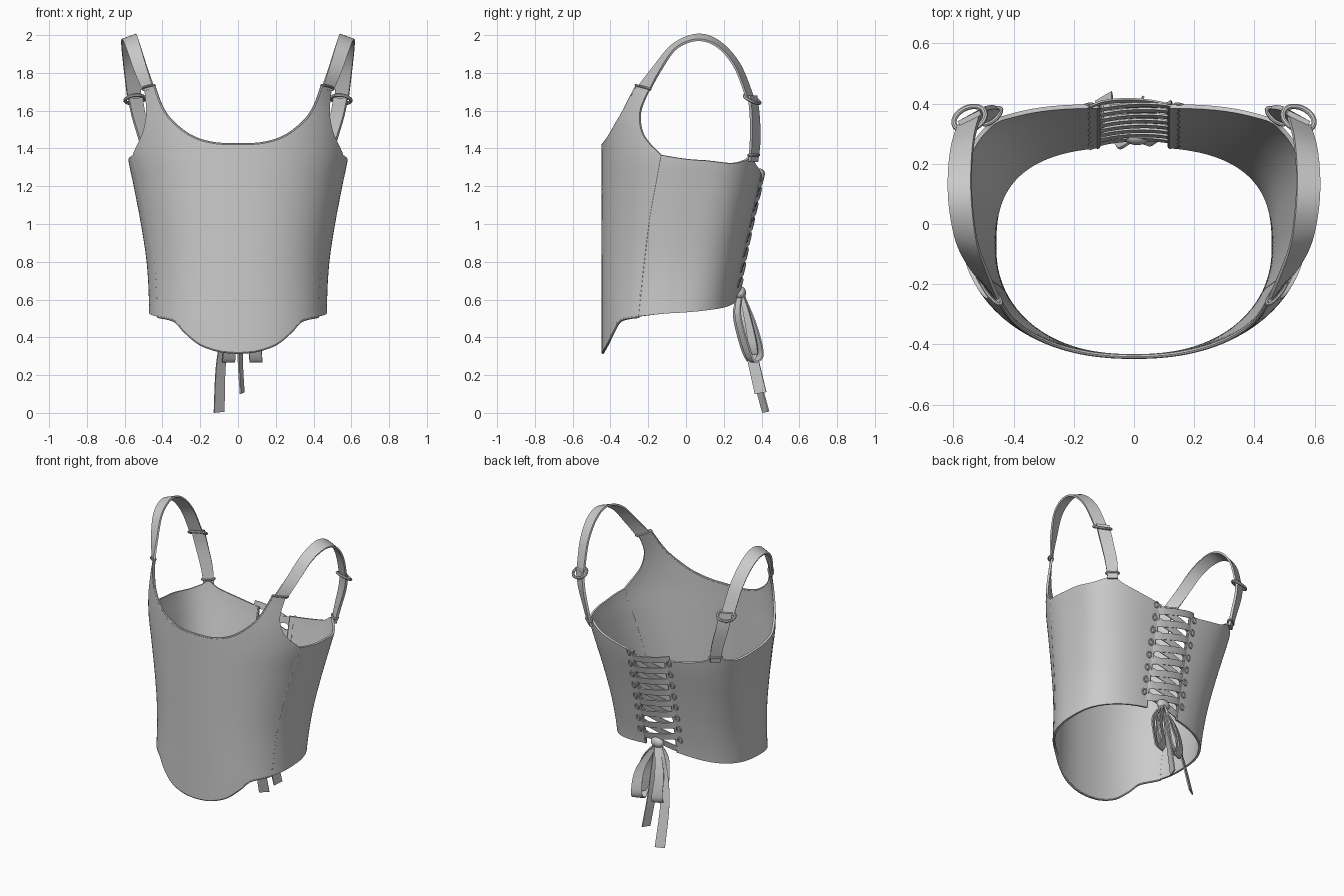
import bpy, bmesh, math
from mathutils import Vector

if "Cube" in bpy.data.objects:
    bpy.data.objects.remove(bpy.data.objects["Cube"])


def sample(pts, n):
    """n+1 smooth points through pts (Catmull-Rom, any dimension)."""
    m, out = len(pts) - 1, []
    for k in range(n + 1):
        f = k / n * m
        i = min(int(f), m - 1)
        f -= i
        a, b, c, d = (pts[max(0, min(m, i + j))] for j in (-1, 0, 1, 2))
        out.append(tuple(.5 * (2*q + (r-p)*f + (2*p-5*q+4*r-s)*f*f + (3*q-p-3*r+s)*f**3)
                         for p, q, r, s in zip(a, b, c, d)))
    return out


def table(rows, z):
    """Smooth value lookup by height."""
    z = max(rows[0][0], min(rows[-1][0], z))
    i = max(j for j in range(len(rows) - 1) if rows[j][0] <= z)
    slope = lambda j: ((rows[min(j+1, len(rows)-1)][1] - rows[max(j-1, 0)][1]) /
                       (rows[min(j+1, len(rows)-1)][0] - rows[max(j-1, 0)][0]))
    (z0, v0), (z1, v1) = rows[i], rows[i + 1]
    h, f = z1 - z0, (z - z0) / (z1 - z0)
    return ((2*f**3-3*f*f+1)*v0 + (f**3-2*f*f+f)*h*slope(i)
            + (3*f*f-2*f**3)*v1 + (f**3-f*f)*h*slope(i+1))


# Body surface: a superellipse plan that changes with height; t = 0 front, pi back
HALF = [(.3, .465), (.6, .465), (.8, .477), (1, .507), (1.2, .545), (1.37, .578),
        (1.5, .578), (1.6, .565), (1.73, .54), (1.8, .53)]
BACK = [(.3, .235), (.6, .262), (.8, .295), (1, .335), (1.2, .38), (1.3, .398), (1.4, .41), (1.8, .42)]
FRONT = -.44


def plan(z):
    g = max(0, min(1, (z - .5) / .9))
    return table(HALF, z), table(BACK, z), -.08 + .13 * g, 2 / 2.25, 2 / (2.7 + .6 * g)


def surf(t, z):
    ax, yb, yc, pf, pb = plan(z)
    s, c = max(0, math.sin(t)), math.cos(t)
    if c >= 0:
        return Vector((ax * s**pf, yc - (yc - FRONT) * c**pf, z))
    return Vector((ax * s**pb, yc + (yb - yc) * (-c)**pb, z))


def by_x(x, z, back=False):
    ax, _, _, pf, pb = plan(z)
    a = math.asin(min(1, (abs(x) / ax)**(1 / (pb if back else pf))))
    return (math.pi - a if back else a, z)


def by_y(y, z):
    _, _, yc, pf, _ = plan(z)
    return (math.acos(((yc - y) / (yc - FRONT))**(1 / pf)), z)


def finish(ob, mirror=False, solid=0):
    bpy.ops.object.select_all(action='DESELECT')
    ob.select_set(True)
    bpy.context.view_layer.objects.active = ob
    if mirror:
        ob.modifiers.new("mirror", 'MIRROR').merge_threshold = .0005
    if solid:
        m = ob.modifiers.new("solid", 'SOLIDIFY')
        m.thickness, m.offset = solid, 0
    for m in list(ob.modifiers):
        bpy.ops.object.modifier_apply(modifier=m.name)
    bpy.ops.object.shade_smooth_by_angle(angle=math.radians(40))
    return ob


def grid_object(name, rows, close=False):
    bm = bmesh.new()
    vs = [[bm.verts.new(p) for p in r] for r in rows]
    n = len(rows[0])
    for a, b in zip(vs, vs[1:]):
        for j in range(n if close else n - 1):
            k = (j + 1) % n
            bm.faces.new((a[j], a[k], b[k], b[j]))
    if close:
        bm.faces.new(vs[0])
        bm.faces.new(vs[-1])
        bmesh.ops.recalc_face_normals(bm, faces=bm.faces)
    me = bpy.data.meshes.new(name)
    bm.to_mesh(me)
    bm.free()
    ob = bpy.data.objects.new(name, me)
    bpy.context.collection.objects.link(ob)
    return ob


def panel(name, low, high, left, right):
    """Cloth panel filling four border curves given in (t, z)."""
    nu, nv, rows = len(low) - 1, len(left) - 1, []
    for j in range(nv + 1):
        v, row = j / nv, []
        for i in range(nu + 1):
            u = i / nu
            row.append(surf(*[(1-v)*low[i][k] + v*high[i][k] + (1-u)*left[j][k] + u*right[j][k]
                              - (1-u)*(1-v)*low[0][k] - u*(1-v)*low[-1][k]
                              - (1-u)*v*high[0][k] - u*v*high[-1][k] for k in (0, 1)]))
        rows.append(row)
    return finish(grid_object(name, rows), True, .014)


def ribbon(name, pts, thick=.01, n=32, mirror=False):
    """Flat band; each point is x, y, z and its half-width vector."""
    s, rows = sample(pts, n), []
    for i, p in enumerate(s):
        c, w = Vector(p[:3]), Vector(p[3:])
        tan = Vector(s[min(i+1, n)][:3]) - Vector(s[max(i-1, 0)][:3])
        h = tan.cross(w).normalized() * thick / 2
        rows.append([c - w - h, c + w - h, c + w + h, c - w + h])
    return finish(grid_object(name, rows, True), mirror)


def tube(name, pts, r, cyclic=False, mirror=True):
    cu = bpy.data.curves.new(name, 'CURVE')
    cu.dimensions, cu.bevel_depth, cu.bevel_resolution = '3D', r, 2
    sp = cu.splines.new('POLY')
    sp.points.add(len(pts) - 1)
    for q, p in zip(sp.points, pts):
        q.co = (*p, 1)
    sp.use_cyclic_u = cyclic
    ob = bpy.data.objects.new(name, cu)
    bpy.context.collection.objects.link(ob)
    bpy.ops.object.select_all(action='DESELECT')
    ob.select_set(True)
    bpy.context.view_layer.objects.active = ob
    bpy.ops.object.convert(target='MESH')
    return finish(bpy.context.object, mirror)


def oval(c, a, b, n=28):
    return [Vector(c) + Vector(a) * math.cos(2*math.pi*i/n) + Vector(b) * math.sin(2*math.pi*i/n)
            for i in range(n)]


# Front panel: hem, seam plus armhole, neckline plus strap tip
seam = sample([by_y(-.25, .51), by_y(-.225, .75), by_y(-.195, 1.0), by_y(-.16, 1.2), by_y(-.13, 1.365)], 30)
arm = sample([seam[-1], by_y(-.195, 1.43), by_y(-.235, 1.5), by_y(-.24, 1.6), by_y(-.19, 1.72)], 14)
hem = sample([by_x(x, z) for x, z in ((0, .32), (.1, .33), (.2, .365), (.28, .43), (.34, .49))] + [seam[0]], 28)
neck = sample([by_x(x, z) for x, z in ((0, 1.42), (.12, 1.425), (.23, 1.455), (.32, 1.515),
                                       (.39, 1.595), (.445, 1.735))], 24)
tip = sample([neck[-1], arm[-1]], 4)
panel("front_panel", hem, neck + tip[1:],
      sample([(0, .32), (0, 1.42)], 44), seam + arm[1:])

# Side and back panel
edge = sample([by_x(.12, z, True) for z in (.59, .75, .92, 1.1, 1.26)], 30)
D = math.radians
rim = sample([seam[-1], (D(90), 1.34), (D(112), 1.322), (D(128), 1.338), (D(137), 1.36),
              (D(148), 1.315), edge[-1]], 48)
low = sample([seam[0], (D(85), .525), (D(110), .54), (D(140), .56), edge[0]], 48)
panel("back_panel", low, rim, seam, edge)

# Seam piping and hem binding
tube("seam_piping", [surf(*q) for q in seam], .008)
tube("front_hem_binding", [surf(*q) for q in hem], .008)
tube("neckline_binding", [surf(*q) for q in neck], .008)
tube("back_edge_binding", [surf(*q) for q in edge], .009)

# Shoulder straps: front part, rear part, sliders and stitched ends
ribbon("shoulder_strap", [
    (.472, -.228, 1.71, .028, .034, -.006), (.515, -.155, 1.82, .034, .02, -.006),
    (.555, -.06, 1.94, .036, .008, -.01), (.575, .06, 1.988, .038, 0, -.014),
    (.578, .17, 1.953, .038, -.004, -.013), (.568, .27, 1.84, .037, -.012, -.008),
    (.548, .34, 1.665, .036, -.016, -.004)], .012, 40, True)
ribbon("rear_strap", [
    (.546, .352, 1.68, .036, -.018, 0), (.525, .364, 1.57, .034, -.02, 0),
    (.49, .366, 1.44, .03, -.022, 0), (.468, .356, 1.33, .024, -.02, 0)], .016, 20, True)
tube("strap_slider", oval((.546, .35, 1.66), (.05, -.022, 0), (.014, .034, -.022)), .009, True)
tube("front_strap_loop", oval((.474, -.227, 1.725), (.032, .038, -.01), (.008, -.011, .003)), .006, True)
tube("rear_strap_loop", oval((.472, .358, 1.365), (.03, -.024, 0), (.008, .013, 0)), .007, True)

# Criss-cross lacing
for i in range(8):
    for s in (-1, 1):
        pts = []
        for k in range(9):
            f = k / 8
            x, z = s * (-.15 + .3 * f), 1.24 - .08 * i - .07 * f + .035 * (s > 0)
            lift = math.sin(math.pi * f)**.6
            pts.append((x, surf(*by_x(x, z, True)).y - .006 + (.02 + .008 * (s > 0)) * lift, z,
                        s * .003, .005, .02))
        ribbon("lace", pts, .006, 16)

# Eyelets at the lacing ends
for i in range(8):
    z = 1.245 - .08 * i
    y = surf(*by_x(.15, z, True)).y + .008
    tube("eyelet", oval((.15, y, z), (.014, -.002, 0), (0, .003, .018), 12), .005, True)

# Bow: knot, hanging loops and two tails
bpy.ops.mesh.primitive_uv_sphere_add(segments=20, ring_count=12, location=(.01, .29, .635))
knot = bpy.context.object
knot.name = "bow_knot"
knot.scale = (.045, .028, .035)
finish(knot)
for name, sx, x, y in (("bow_loop_left", -1, 0, 0), ("bow_loop_right", 1, .045, .01)):
    ribbon(name, [
        (.01, .29, .635, .012, .01, 0), (x + sx*.03, .265 + y, .52, .02, .014, 0),
        (x + sx*.045, .31 + y, .34, .03, .016, 0), (x + sx*.05, .345 + y, .272, .034, .012, 0),
        (x + sx*.05, .382 + y, .31, .03, .016, 0), (x + sx*.045, .35 + y, .46, .024, .014, 0),
        (.01, .295, .63, .012, .01, 0)], .008, 40)
    ribbon(name + "_inner", [
        (.01, .3, .63, .01, .012, 0), (x + sx*.02, .30 + y, .5, .012, .022, 0),
        (x + sx*.03, .32 + y, .36, .014, .024, 0), (x + sx*.045, .345 + y, .31, .014, .024, 0),
        (x + sx*.06, .34 + y, .38, .012, .022, 0), (x + sx*.035, .31 + y, .53, .012, .016, 0),
        (.01, .29, .63, .01, .01, 0)], .008, 40)
ribbon("long_tail", [
    (0, .29, .63, .014, .01, 0), (-.055, .315, .45, .02, .014, 0),
    (-.09, .355, .26, .024, .015, 0), (-.1, .422, .004, .027, .016, .003)], .008, 24)
ribbon("short_tail", [
    (.015, .29, .63, .01, .01, 0), (.012, .32, .45, .012, .022, 0),
    (.012, .355, .28, .01, .028, .004), (.022, .395, .105, .009, .03, .005)], .008, 24)
